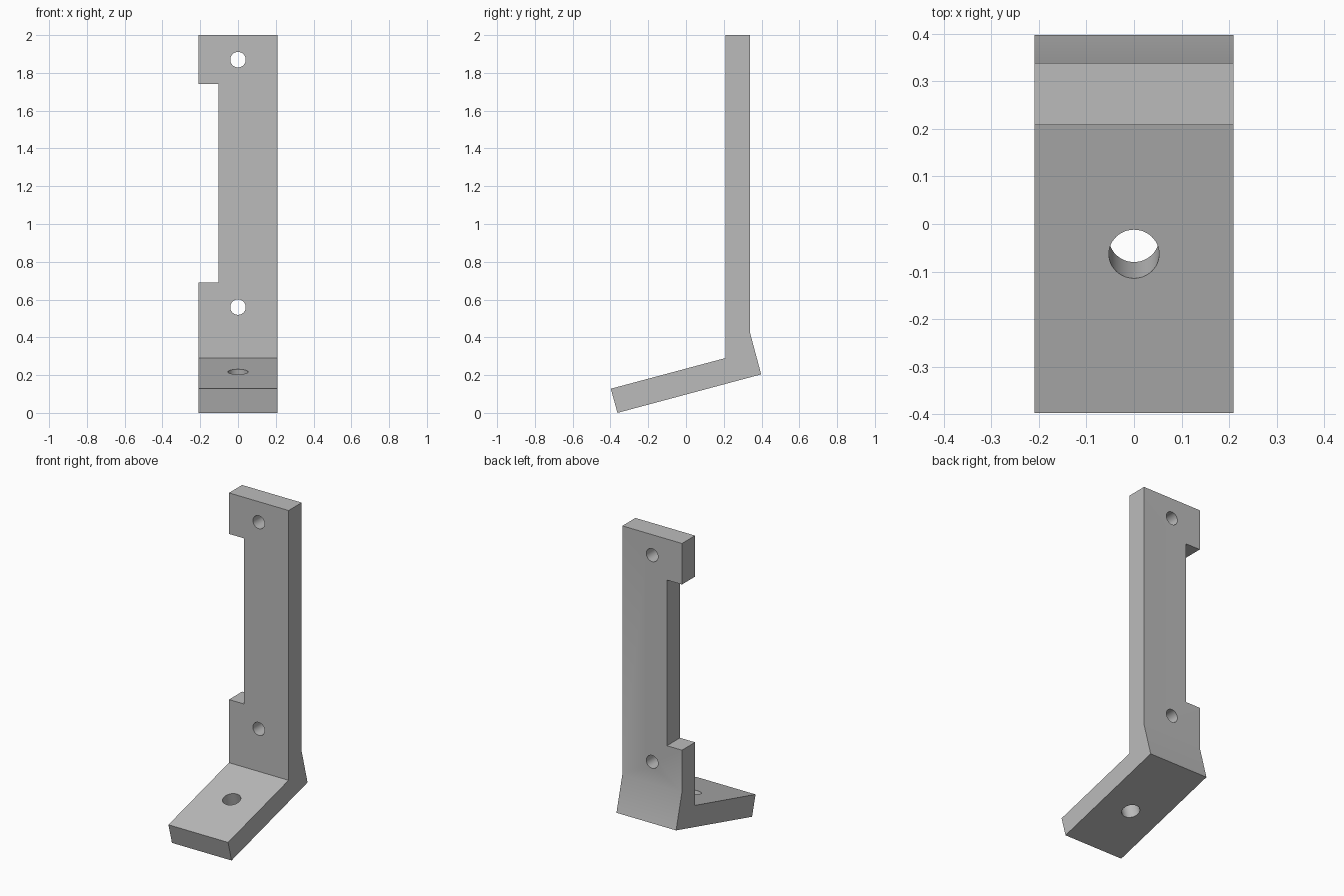
import bpy
import bmesh
import math
from mathutils import Vector

cube = bpy.data.objects.get("Cube")
if cube:
    bpy.data.objects.remove(cube, do_unlink=True)

HALF_WIDTH = 0.209
TILT = math.radians(15)

grey = bpy.data.materials.new("plain grey")
grey.use_nodes = True
colour = (0.5, 0.5, 0.5, 1)
grey.diffuse_color = colour
grey.node_tree.nodes["Principled BSDF"].inputs["Base Color"].default_value = colour


def add_prism(name, profile, x0, x1):
    """Extrude a (y, z) profile from x0 to x1."""
    bm = bmesh.new()
    face = bm.faces.new([bm.verts.new((x0, y, z)) for y, z in profile])
    new = bmesh.ops.extrude_face_region(bm, geom=[face])["geom"]
    moved = [v for v in new if isinstance(v, bmesh.types.BMVert)]
    bmesh.ops.translate(bm, verts=moved, vec=(x1 - x0, 0, 0))
    bmesh.ops.recalc_face_normals(bm, faces=bm.faces)
    mesh = bpy.data.meshes.new(name)
    bm.to_mesh(mesh)
    bm.free()
    mesh.materials.append(grey)
    obj = bpy.data.objects.new(name, mesh)
    bpy.context.collection.objects.link(obj)
    return obj


def add_drill(name, centre, radius, angle):
    """Cylinder turned about x, used to cut a round hole."""
    bpy.ops.mesh.primitive_cylinder_add(vertices=48, radius=radius, depth=0.5,
                                        location=centre, rotation=(angle, 0, 0))
    obj = bpy.context.object
    obj.name = name
    obj.data.materials.append(grey)
    return obj


# Bent plate: sloping foot, heel and upright
bracket = add_prism("angle_bracket", [
    (-0.363, 0), (0.398, 0.204), (0.339, 0.424), (0.339, 2),
    (0.208, 2), (0.208, 0.29), (-0.398, 0.128)], -HALF_WIDTH, HALF_WIDTH)

# Side notch and the three screw holes
cutters = [add_prism("notch_cutter", [(0.1, 0.69), (0.5, 0.69), (0.5, 1.74), (0.1, 1.74)],
                     -0.4, -0.104)]
for label, z in (("lower", 0.56), ("upper", 1.87)):
    cutters.append(add_drill(label + "_hole_cutter", (0, 0.273, z), 0.041, math.pi / 2))
cutters.append(add_drill("foot_hole_cutter", Vector((0, -0.063, 0.217)), 0.053, TILT))

bpy.ops.object.select_all(action="DESELECT")
bracket.select_set(True)
bpy.context.view_layer.objects.active = bracket
for cutter in cutters:
    cutter.hide_render = True
    mod = bracket.modifiers.new(cutter.name, "BOOLEAN")
    mod.operation = "DIFFERENCE"
    mod.solver = "EXACT"
    mod.object = cutter
    bpy.ops.object.modifier_apply(modifier=mod.name)
for cutter in cutters:
    bpy.data.objects.remove(cutter, do_unlink=True)

# Round hole walls, crisp plate edges
bpy.ops.object.shade_smooth_by_angle(angle=math.radians(30))
